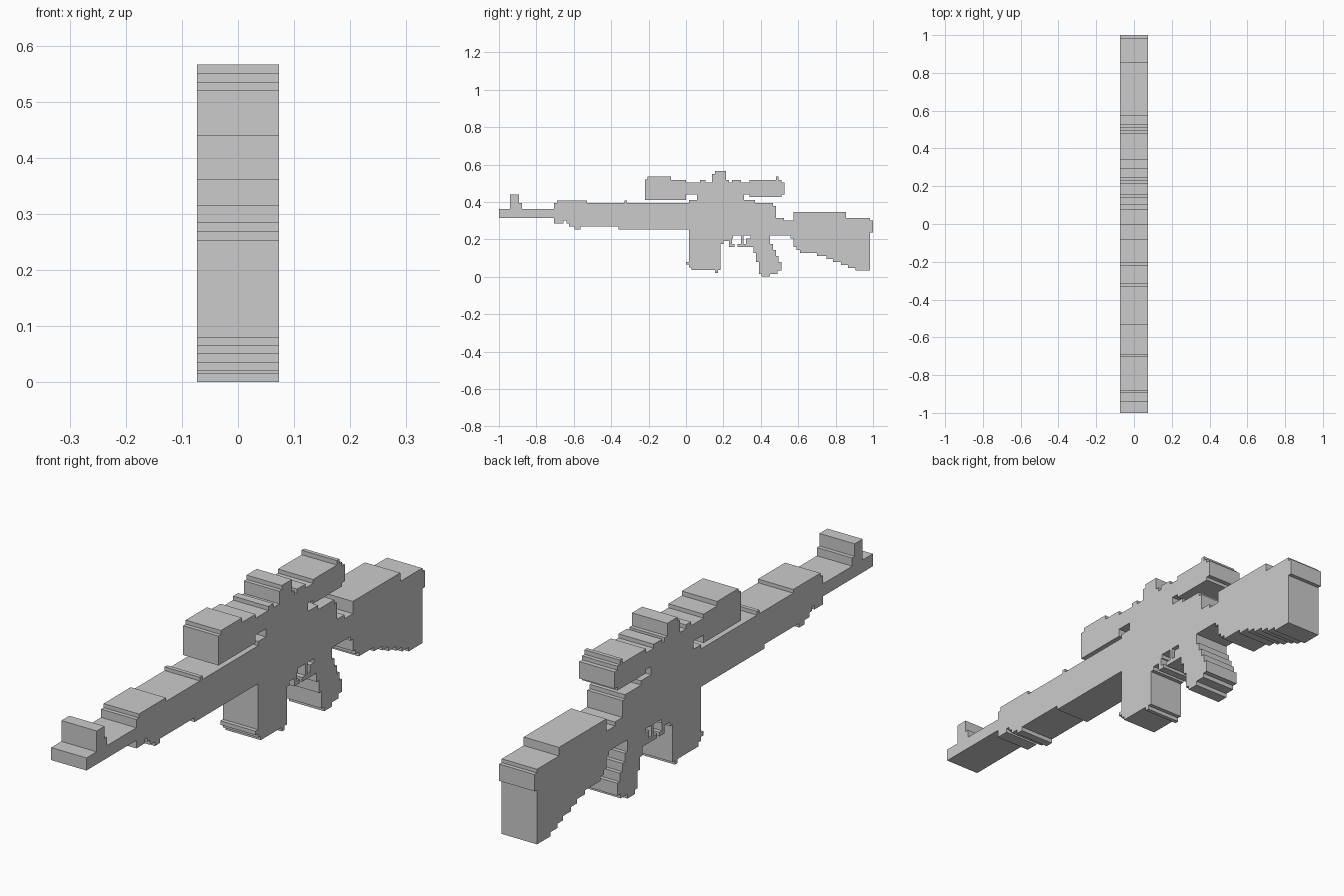
import bpy, bmesh

HALF = 0.073  # half thickness of every slab


def slab(name, y0, top, bottom):
    """Stepped slab: top and bottom are runs of (end_y, z), starting at y0."""
    def walk(runs):
        pts, y = [], y0
        for end, z in runs:
            pts += [(y, z), (end, z)]
            y = end
        return pts
    outline = walk(bottom) + walk(top)[::-1]
    bm = bmesh.new()
    face = bm.faces.new([bm.verts.new((-HALF, y, z)) for y, z in outline])
    ext = bmesh.ops.extrude_face_region(bm, geom=[face])
    verts = [v for v in ext["geom"] if isinstance(v, bmesh.types.BMVert)]
    bmesh.ops.translate(bm, verts=verts, vec=(2 * HALF, 0, 0))
    bmesh.ops.recalc_face_normals(bm, faces=bm.faces)
    mesh = bpy.data.meshes.new(name)
    bm.to_mesh(mesh)
    bm.free()
    obj = bpy.data.objects.new(name, mesh)
    bpy.context.collection.objects.link(obj)
    return obj


# Barrel tip with front sight post
slab("barrel", -1.0,
     [(-0.94, 0.362), (-0.893, 0.44), (-0.878, 0.393), (-0.705, 0.362)],
     [(-0.705, 0.315)])

# Handguard
slab("handguard", -0.705,
     [(-0.69, 0.393), (-0.53, 0.408), (-0.33, 0.394), (-0.315, 0.408), (0.015, 0.394)],
     [(-0.655, 0.285), (-0.64, 0.3), (-0.625, 0.285), (-0.595, 0.268),
      (-0.565, 0.252), (-0.36, 0.268), (0.015, 0.252)])

# Receiver between magazine and stock
slab("receiver", 0.015,
     [(0.06, 0.41), (0.31, 0.44), (0.37, 0.41), (0.465, 0.394), (0.48, 0.378),
      (0.49, 0.315), (0.525, 0.315), (0.58, 0.3)],
     [(0.185, 0.252), (0.25, 0.22), (0.45, 0.22), (0.56, 0.22), (0.58, 0.205)])
slab("bolt_knob", 0.465, [(0.48, 0.378)], [(0.48, 0.346)])

# Telescopic sight with adjustment turret
slab("scope", -0.22,
     [(-0.205, 0.52), (-0.08, 0.535), (0.0, 0.518), (0.075, 0.503), (0.105, 0.518),
      (0.14, 0.503), (0.155, 0.55), (0.215, 0.566), (0.23, 0.518), (0.245, 0.503),
      (0.295, 0.518), (0.34, 0.503), (0.48, 0.518), (0.495, 0.535), (0.51, 0.518),
      (0.527, 0.503)],
     [(0.0, 0.41), (0.31, 0.44), (0.34, 0.44), (0.51, 0.427), (0.527, 0.44)])

# Magazine
slab("magazine", 0.015, [(0.185, 0.252)],
     [(0.03, 0.05), (0.155, 0.035), (0.17, 0.02), (0.185, 0.035)])
slab("magazine_catch", 0.0, [(0.015, 0.08)], [(0.015, 0.065)])

# Trigger and its guard
slab("guard_front", 0.185, [(0.25, 0.22)],
     [(0.2, 0.175), (0.23, 0.19), (0.25, 0.205)])
slab("guard_tip", 0.23, [(0.26, 0.175)], [(0.26, 0.16)])
slab("guard_tip_link", 0.23, [(0.245, 0.205)], [(0.245, 0.175)])
slab("guard_bar", 0.275, [(0.345, 0.176)], [(0.345, 0.16)])
slab("trigger", 0.295, [(0.308, 0.22)], [(0.308, 0.176)])
slab("guard_rear", 0.322, [(0.345, 0.205)], [(0.345, 0.176)])

# Pistol grip
slab("grip", 0.345,
     [(0.45, 0.22), (0.465, 0.175), (0.48, 0.143), (0.495, 0.112), (0.51, 0.08)],
     [(0.36, 0.16), (0.375, 0.127), (0.39, 0.08), (0.405, 0.016), (0.45, 0.0),
      (0.49, 0.016), (0.51, 0.033)])

# Shoulder stock and butt plate
slab("stock", 0.575, [(0.855, 0.346), (0.985, 0.314)],
     [(0.59, 0.16), (0.61, 0.143), (0.7, 0.127), (0.75, 0.112), (0.785, 0.096),
      (0.83, 0.08), (0.865, 0.064), (0.905, 0.048), (0.985, 0.033)])
slab("butt_plate", 0.985, [(1.0, 0.3)], [(1.0, 0.237)])
